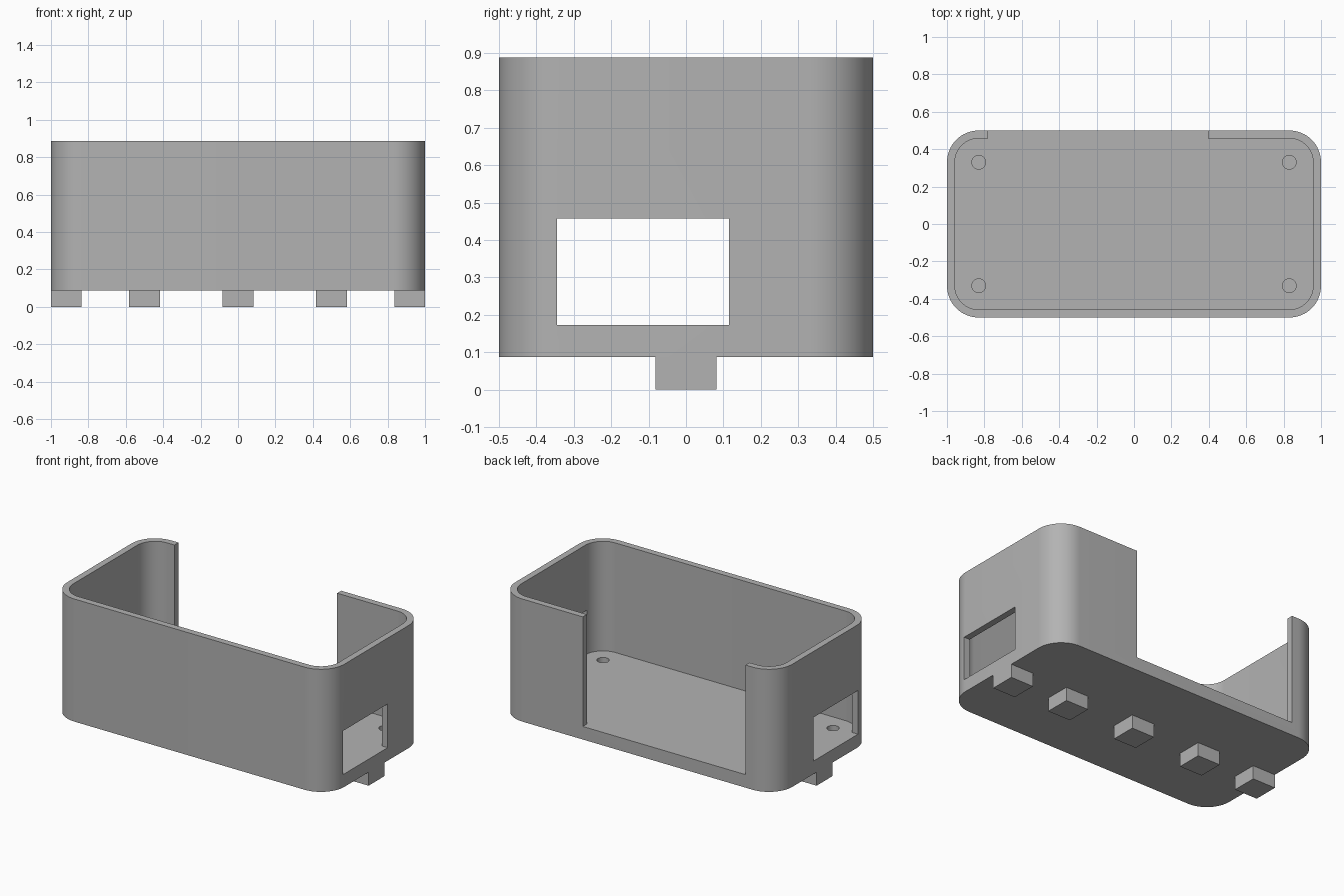
import bpy
import bmesh
from math import cos, sin, pi, radians

cube = bpy.data.objects.get("Cube")
if cube:
    bpy.data.objects.remove(cube, do_unlink=True)

BASE, FLOOR, TOP = 0.088, 0.173, 0.888
WALL, RADIUS = 0.042, 0.17

grey = bpy.data.materials.new("plain grey")
grey.use_nodes = True
colour = (0.45, 0.45, 0.45, 1)
grey.diffuse_color = colour
grey.node_tree.nodes["Principled BSDF"].inputs["Base Color"].default_value = colour


def prism(name, outline, z0, z1):
    """Extrude a flat outline from z0 up to z1."""
    bm = bmesh.new()
    face = bm.faces.new([bm.verts.new((x, y, z0)) for x, y in outline])
    up = bmesh.ops.extrude_face_region(bm, geom=[face])
    verts = [g for g in up["geom"] if isinstance(g, bmesh.types.BMVert)]
    bmesh.ops.translate(bm, verts=verts, vec=(0, 0, z1 - z0))
    bmesh.ops.recalc_face_normals(bm, faces=bm.faces)
    mesh = bpy.data.meshes.new(name)
    bm.to_mesh(mesh)
    bm.free()
    mesh.materials.append(grey)
    obj = bpy.data.objects.new(name, mesh)
    bpy.context.collection.objects.link(obj)
    return obj


def rectangle(x0, x1, y0, y1):
    return [(x0, y0), (x1, y0), (x1, y1), (x0, y1)]


def circle(cx, cy, r, n=32):
    return [(cx + r * cos(2 * pi * i / n), cy + r * sin(2 * pi * i / n)) for i in range(n)]


def rounded(hx, hy, r, n=16):
    """Rounded rectangle with half sizes hx, hy."""
    points = []
    for k, (sx, sy) in enumerate([(1, 1), (-1, 1), (-1, -1), (1, -1)]):
        for i in range(n + 1):
            a = (k + i / n) * pi / 2
            points.append((sx * (hx - r) + r * cos(a), sy * (hy - r) + r * sin(a)))
    return points


def cut(target, cutter):
    mod = target.modifiers.new("cut", "BOOLEAN")
    mod.operation = "DIFFERENCE"
    mod.solver = "EXACT"
    mod.object = cutter
    bpy.context.view_layer.objects.active = target
    bpy.ops.object.modifier_apply(modifier=mod.name)
    bpy.data.objects.remove(cutter, do_unlink=True)


# Tray with rounded corners, hollowed from above
tray = prism("tray", rounded(1, 0.5, RADIUS), BASE, TOP)
cut(tray, prism("cavity", rounded(1 - WALL, 0.5 - WALL, RADIUS - WALL), FLOOR, TOP + 0.1))

# Wide gap in the back wall and a window through both ends
cut(tray, prism("back_gap", rectangle(-0.78, 0.395, 0.3, 0.6), FLOOR, TOP + 0.1))
cut(tray, prism("end_windows", rectangle(-1.1, 1.1, -0.345, 0.115), FLOOR, 0.458))

# Blind screw holes in the floor
for x in (-0.83, 0.83):
    for y in (-0.33, 0.33):
        cut(tray, prism("screw_hole", circle(x, y, 0.037), FLOOR - 0.05, FLOOR + 0.05))

bpy.ops.object.select_all(action="DESELECT")
tray.select_set(True)
bpy.context.view_layer.objects.active = tray
bpy.ops.object.shade_smooth_by_angle(angle=radians(30))

# Row of square feet under the centre line
for i, x in enumerate((-0.918, -0.5, 0, 0.5, 0.918)):
    prism(f"foot_{i + 1}", rectangle(x - 0.082, x + 0.082, -0.082, 0.082), 0, BASE)
